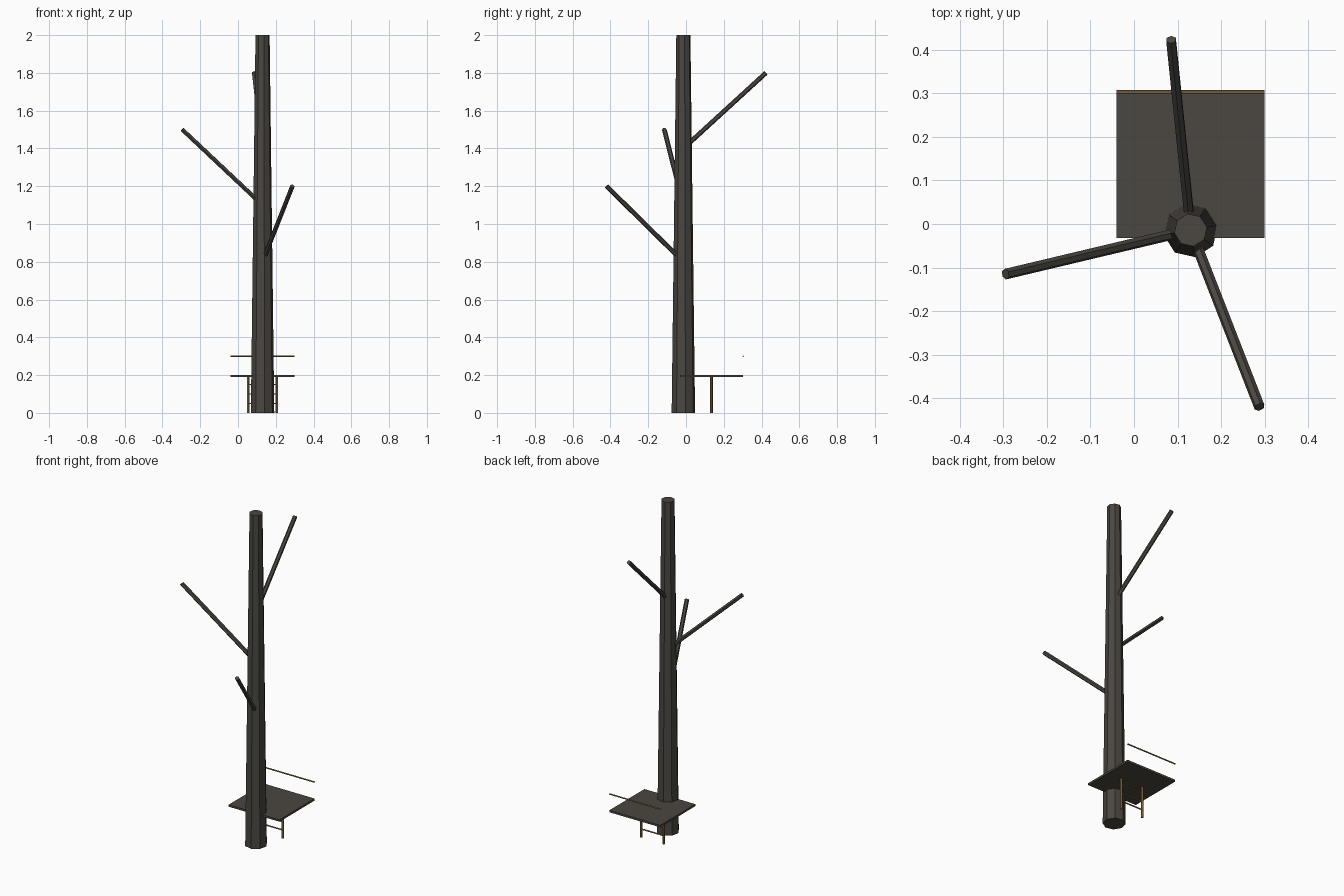
import bpy
import math
from mathutils import Vector

cube = bpy.data.objects.get("Cube")
if cube:
    bpy.data.objects.remove(cube)


def make_material(name, rgb):
    mat = bpy.data.materials.new(name)
    mat.use_nodes = True
    mat.diffuse_color = (*rgb, 1)
    mat.node_tree.nodes["Principled BSDF"].inputs["Base Color"].default_value = (*rgb, 1)
    return mat


bark = make_material("dark_bark", (0.07, 0.063, 0.053))
wood = make_material("golden_wood", (0.28, 0.18, 0.065))


def rod(name, start, end, r1, r2, sides, mat, turn=0):
    """Flat-sided, optionally tapered rod between two points."""
    start, end = Vector(start), Vector(end)
    axis = end - start
    bpy.ops.mesh.primitive_cone_add(vertices=sides, radius1=r1, radius2=r2,
                                    depth=axis.length, location=(start + end) / 2)
    obj = bpy.context.object
    spin = Vector((0, 0, 1)).rotation_difference(axis).to_matrix()
    obj.rotation_euler = spin.to_euler()
    if turn:
        obj.rotation_euler.z += turn
    obj.name = name
    obj.data.materials.append(mat)
    return obj


# Tapered trunk
TX, TY = 0.13, -0.014
rod("trunk", (TX, TY, 0), (TX, TY, 2), 0.063, 0.038, 8, bark, math.radians(10))

# Bare branches, each starting at the trunk core
branches = {
    "lower_branch": (0.8, (0.288, -0.42, 1.2)),
    "middle_branch": (1.1, (-0.295, -0.115, 1.5)),
    "upper_branch": (1.4, (0.085, 0.423, 1.8)),
}
for name, (z, tip) in branches.items():
    rod(name, (TX, TY, z), tip, 0.0125, 0.0125, 6, bark)

# Square platform behind the trunk
bpy.ops.mesh.primitive_cube_add(size=1, location=(0.13, 0.135, 0.195))
platform = bpy.context.object
platform.name = "platform"
platform.scale = (0.34, 0.335, 0.012)
platform.data.materials.append(bark)

# Back handrail
rod("handrail", (-0.04, 0.303, 0.3), (0.3, 0.303, 0.3), 0.004, 0.004, 6, wood)

# Ladder under the platform
LY, LEFT, RIGHT = 0.135, 0.205, 0.055
for side, x in (("left", LEFT), ("right", RIGHT)):
    rod(f"ladder_post_{side}", (x, LY, 0), (x, LY, 0.195), 0.007, 0.007, 6, wood)
for i in range(3):
    z = 0.05 * (i + 1)
    rod(f"ladder_rung_{i + 1}", (RIGHT, LY, z), (LEFT, LY, z), 0.004, 0.004, 6, wood)
